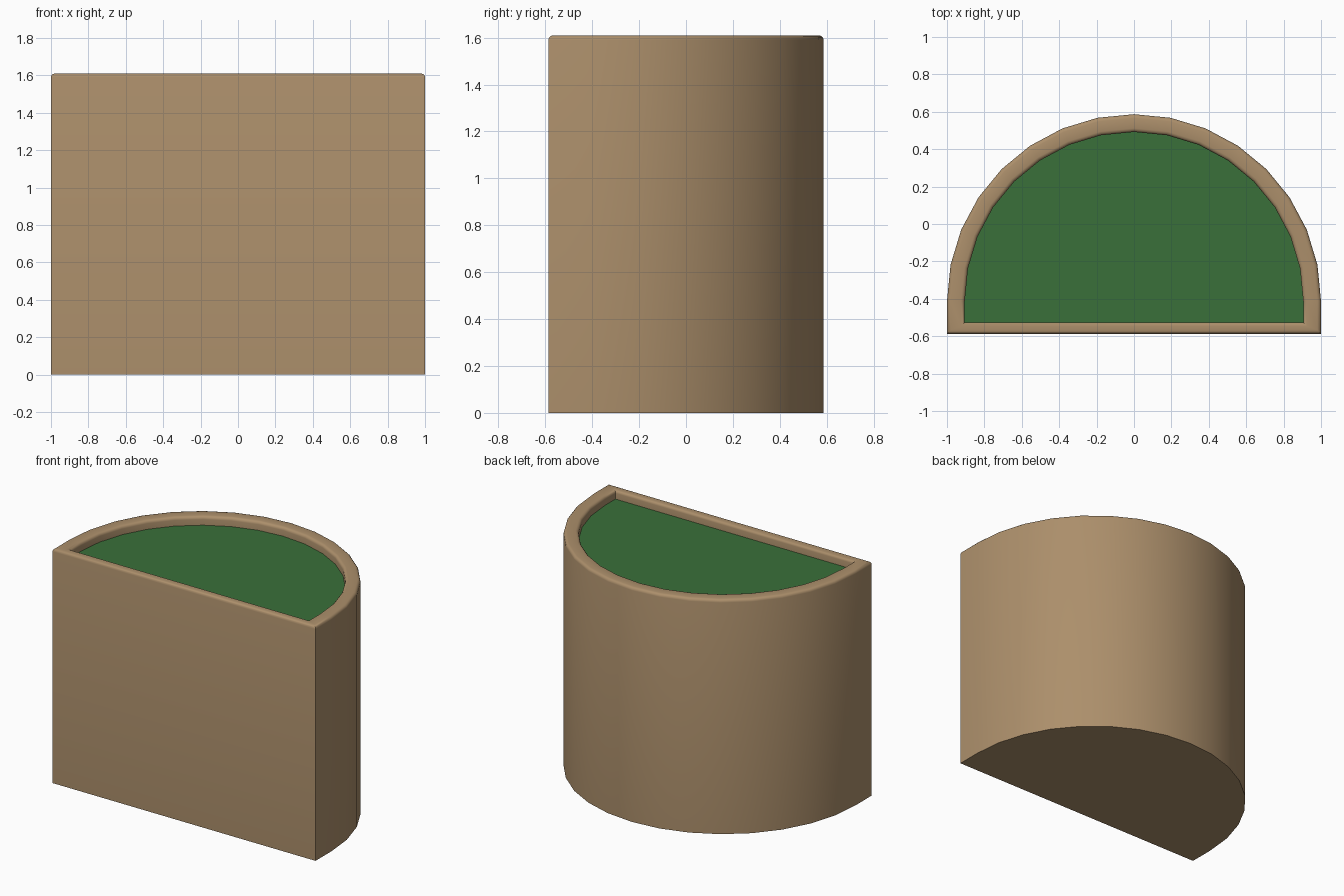
import bpy, bmesh, math

if "Cube" in bpy.data.objects:
    bpy.data.objects.remove(bpy.data.objects["Cube"])

HALF_DEPTH = 0.587
CENTRE_Y = HALF_DEPTH - 1.0   # centre of the rounded back
SOIL_Z = 1.55
TOP = 1.61


def material(name, rgb):
    m = bpy.data.materials.new(name)
    m.diffuse_color = (*rgb, 1.0)
    m.use_nodes = True
    m.node_tree.nodes["Principled BSDF"].inputs["Base Color"].default_value = m.diffuse_color
    return m


def outline(side, front, z):
    """D-shaped loop, inset by 'side' on the arc and 'front' on the flat face."""
    r = 1.0 - side
    pts = [(r * math.cos(math.pi * i / 16),
            CENTRE_Y + r * math.sin(math.pi * i / 16), z) for i in range(17)]
    y = -HALF_DEPTH + front
    return pts + [(-r, y, z), (r, y, z)]


def loft(name, loops, mat):
    """Skin consecutive loops and cap both ends."""
    bm = bmesh.new()
    rings = [[bm.verts.new(p) for p in loop] for loop in loops]
    for a, b in zip(rings, rings[1:]):
        n = len(a)
        for i in range(n):
            j = (i + 1) % n
            bm.faces.new((a[i], a[j], b[j], b[i]))
    bm.faces.new(rings[0][::-1])
    bm.faces.new(rings[-1])
    bmesh.ops.recalc_face_normals(bm, faces=bm.faces)
    mesh = bpy.data.meshes.new(name)
    bm.to_mesh(mesh)
    bm.free()
    mesh.materials.append(mat)
    ob = bpy.data.objects.new(name, mesh)
    bpy.context.collection.objects.link(ob)
    bpy.context.view_layer.objects.active = ob
    for o in bpy.context.selected_objects:
        o.select_set(False)
    ob.select_set(True)
    bpy.ops.object.shade_smooth_by_angle(angle=math.radians(35))
    return ob


# planter shell: outer wall, rounded rim, inner wall down to the floor
WALL_SIDE, WALL_FRONT, BEVEL = 0.095, 0.06, 0.02
loops = [outline(0, 0, 0)]
for k in range(4):
    a = math.pi / 2 * k / 3
    d = BEVEL * (1 - math.cos(a))
    loops.append(outline(d, d, TOP - BEVEL + BEVEL * math.sin(a)))
for k in range(4):
    a = math.pi / 2 * k / 3
    d = BEVEL * (1 - math.sin(a))
    loops.append(outline(WALL_SIDE - d, WALL_FRONT - d,
                         TOP - BEVEL + BEVEL * math.cos(a)))
loops.append(outline(WALL_SIDE, WALL_FRONT, SOIL_Z - 0.02))
loft("planter_shell", loops, material("tan clay", (0.413, 0.275, 0.147)))

# green fill set just below the rim
loft("green_fill",
     [outline(WALL_SIDE, WALL_FRONT, SOIL_Z - 0.015),
      outline(WALL_SIDE, WALL_FRONT, SOIL_Z)],
     material("leaf green", (0.041, 0.162, 0.041)))
